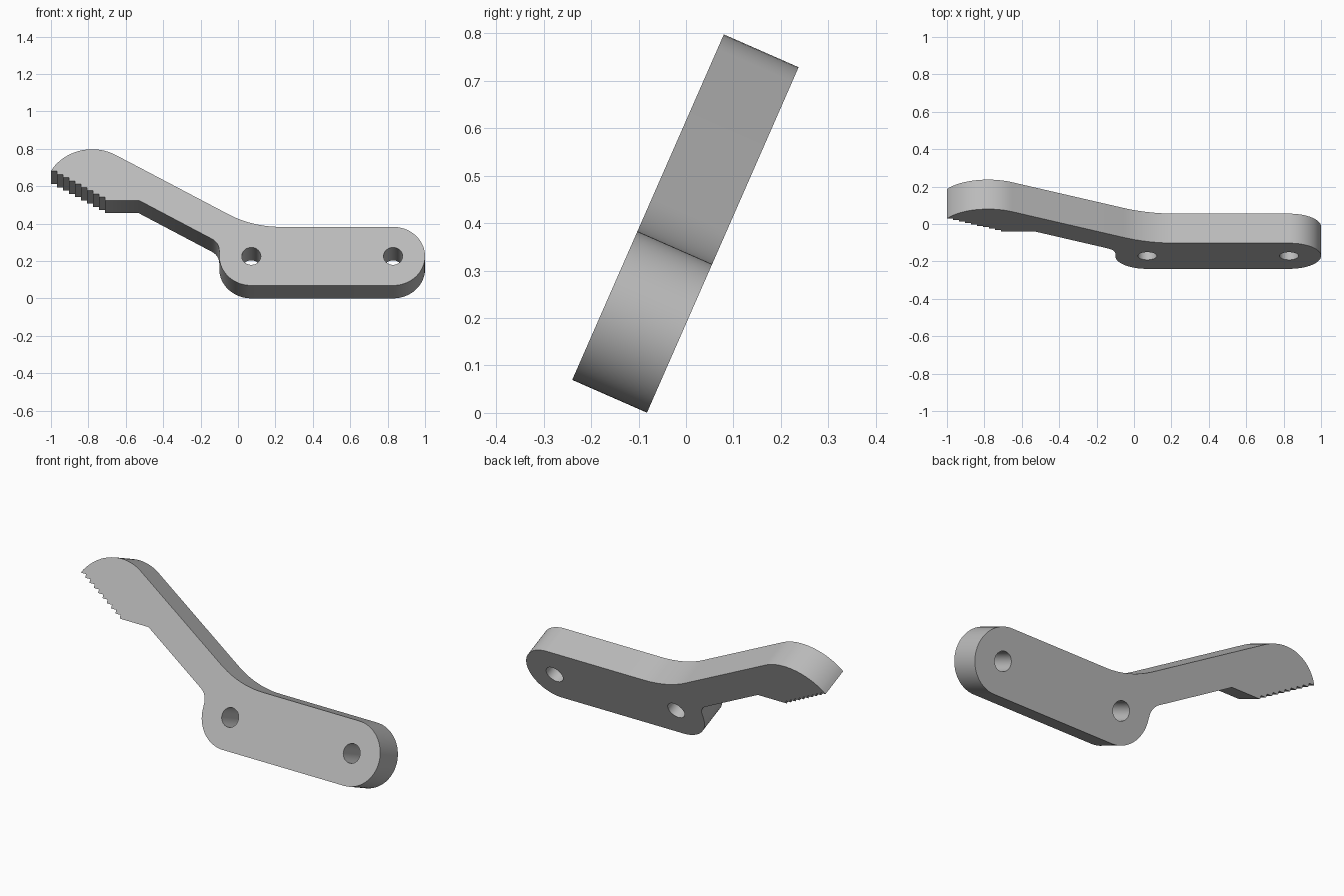
import bpy, bmesh
from math import sin, cos, radians

cube = bpy.data.objects.get("Cube")
if cube:
    bpy.data.objects.remove(cube, do_unlink=True)


def arc(cx, cy, r, start, end, n):
    """Points on an arc, angles in degrees."""
    angles = [radians(start + (end - start) * i / n) for i in range(n + 1)]
    return [(cx + r * cos(a), cy + r * sin(a)) for a in angles]


# Rounded base of the lever, then the fillet under the arm
outline = arc(0.829, 0.171, 0.171, 90, -90, 32)
outline += arc(0.071, 0.171, 0.171, -90, -180, 16)
outline += arc(-0.178, 0.204, 0.078, 0, 60, 8)

# Underside of the grip with stepped teeth up to the tip
outline += [(-0.53, 0.497), (-0.71, 0.497)]
teeth = 9
dx, dy = 0.29 / teeth, 0.17 / teeth
for i in range(teeth):
    x, y = -0.71 - i * dx, 0.497 + (i + 1) * dy
    outline += [(x, y), (x - dx, y)]

# Rounded back of the grip and the bend into the base
outline += arc(-0.78, 0.54, 0.255, 150, 60, 20)[1:]
outline += arc(0.226, 0.902, 0.56, 240, 270, 12)

# Pivot holes
holes = [arc(x, 0.171, 0.051, 0, 360, 32)[:-1] for x in (0.071, 0.829)]

# Flat plate extruded from the outline and holes
curve = bpy.data.curves.new("lever", "CURVE")
curve.dimensions = "2D"
curve.fill_mode = "BOTH"
curve.extrude = 0.086
for points in [outline] + holes:
    spline = curve.splines.new("POLY")
    spline.points.add(len(points) - 1)
    for p, (x, y) in zip(spline.points, points):
        p.co = (x, y, 0, 1)
    spline.use_cyclic_u = True

lever = bpy.data.objects.new("lever", curve)
bpy.context.collection.objects.link(lever)
bpy.ops.object.select_all(action="DESELECT")
lever.select_set(True)
bpy.context.view_layer.objects.active = lever
bpy.ops.object.convert(target="MESH")
lever = bpy.context.object
lever.name = "lever"

# Weld caps to sides
bm = bmesh.new()
bm.from_mesh(lever.data)
bmesh.ops.remove_doubles(bm, verts=bm.verts, dist=0.0005)
bmesh.ops.recalc_face_normals(bm, faces=bm.faces)
bm.to_mesh(lever.data)
bm.free()

# Lean the plate backwards
lever.rotation_euler = (radians(66.3), 0, 0)
lever.location = (0, -0.161, 0.035)
bpy.ops.object.shade_smooth_by_angle(angle=radians(30))

# Plain grey
grey = bpy.data.materials.new("grey")
grey.use_nodes = True
color = (0.5, 0.5, 0.5, 1)
grey.diffuse_color = color
grey.node_tree.nodes["Principled BSDF"].inputs["Base Color"].default_value = color
lever.data.materials.clear()
lever.data.materials.append(grey)
